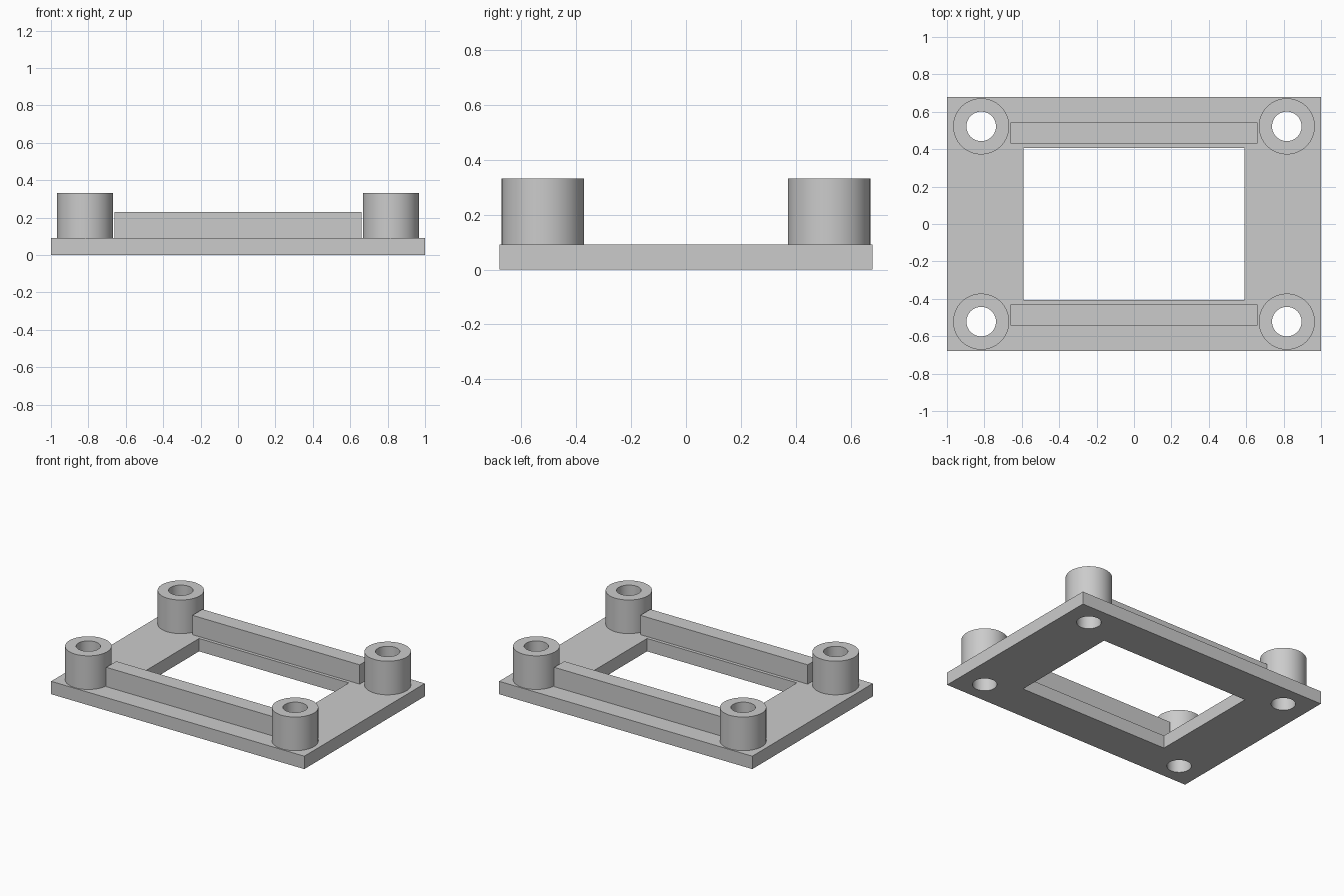
import bpy

if "Cube" in bpy.data.objects:
    bpy.data.objects.remove(bpy.data.objects["Cube"], do_unlink=True)

PLATE_TOP = 0.092
POST_TOP = 0.332
RAIL_TOP = 0.23
POST_X, POST_Y = 0.817, 0.522

# Single plain grey
grey = bpy.data.materials.new("light_grey")
grey.use_nodes = True
colour = (0.6, 0.6, 0.6, 1)
grey.diffuse_color = colour
grey.node_tree.nodes["Principled BSDF"].inputs["Base Color"].default_value = colour


def finish(name):
    obj = bpy.context.object
    obj.name = obj.data.name = name
    obj.data.materials.append(grey)
    return obj


def box(name, x, y, size_x, size_y, z0, z1):
    bpy.ops.mesh.primitive_cube_add(size=1, location=(x, y, (z0 + z1) / 2))
    bpy.context.object.scale = (size_x, size_y, z1 - z0)
    bpy.ops.object.transform_apply(location=False, rotation=False, scale=True)
    return finish(name)


def cylinder(name, x, y, radius, z0, z1):
    bpy.ops.mesh.primitive_cylinder_add(
        vertices=64, radius=radius, depth=z1 - z0, location=(x, y, (z0 + z1) / 2))
    return finish(name)


def cut(target, cutter):
    mod = target.modifiers.new("cut", 'BOOLEAN')
    mod.operation = 'DIFFERENCE'
    mod.solver = 'EXACT'
    mod.object = cutter
    bpy.ops.object.select_all(action='DESELECT')
    target.select_set(True)
    bpy.context.view_layer.objects.active = target
    bpy.ops.object.modifier_apply(modifier=mod.name)


def smooth(obj):
    bpy.ops.object.select_all(action='DESELECT')
    obj.select_set(True)
    bpy.context.view_layer.objects.active = obj
    bpy.ops.object.shade_smooth_by_angle()


# Base plate with its rectangular window
plate = box("base_plate", 0, 0, 2, 1.36, 0, PLATE_TOP)
window = box("window_cutter", 0, 0, 1.184, 0.812, -0.1, 0.3)
cut(plate, window)
bpy.data.objects.remove(window, do_unlink=True)

# Corner posts, each bored through post and plate
for side_y, end in ((-1, "front"), (1, "back")):
    for side_x, side in ((-1, "right"), (1, "left")):
        x, y = side_x * POST_X, side_y * POST_Y
        post = cylinder(f"{end}_{side}_post", x, y, 0.15, PLATE_TOP, POST_TOP)
        bore = cylinder("bore_cutter", x, y, 0.079, -0.1, 0.5)
        cut(post, bore)
        cut(plate, bore)
        bpy.data.objects.remove(bore, do_unlink=True)
        smooth(post)

    # Rail between the two posts
    box(f"{end}_rail", 0, side_y * 0.486, 1.322, 0.113, PLATE_TOP, RAIL_TOP)

smooth(plate)
